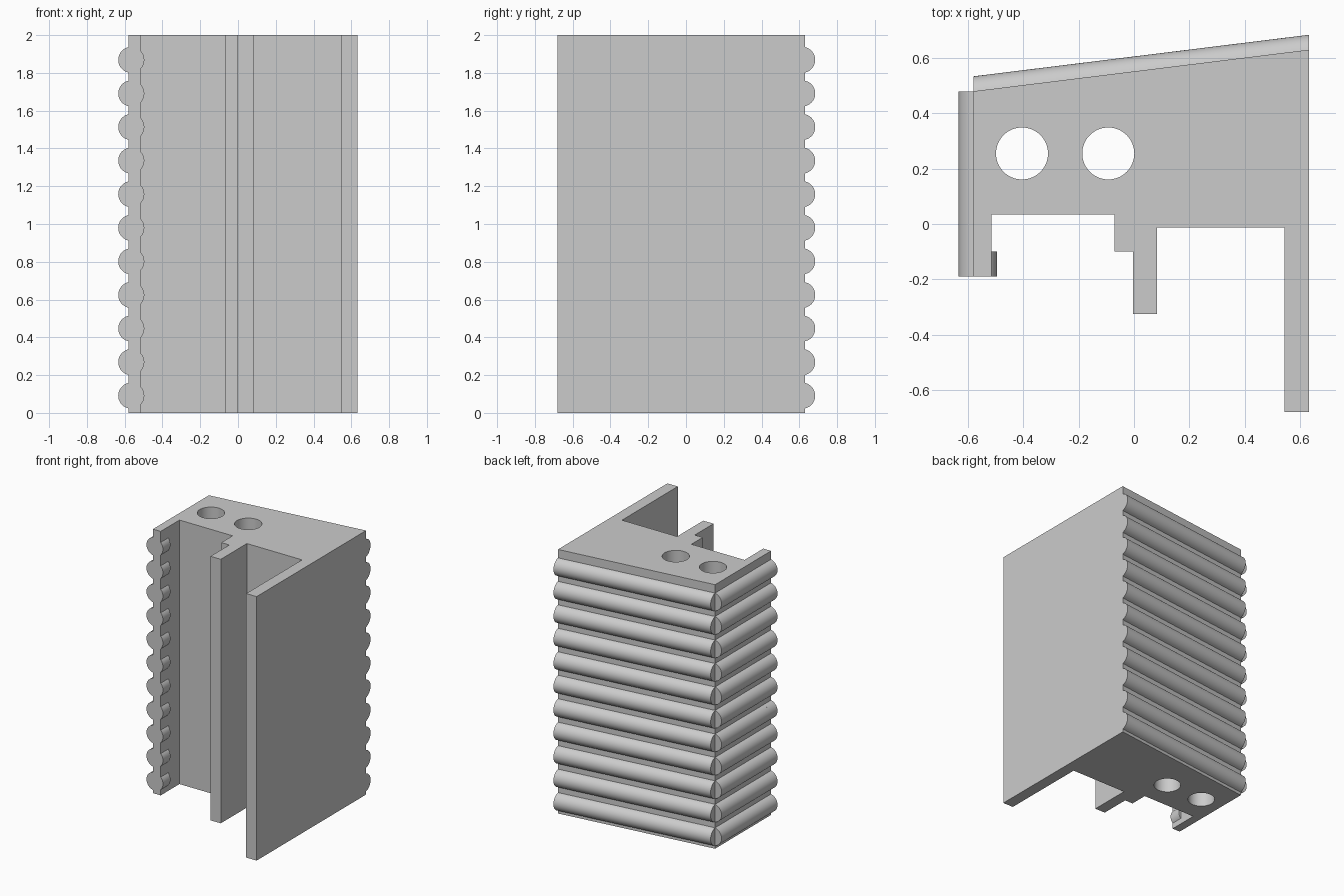
import bpy, bmesh, math
from mathutils import Vector

cube = bpy.data.objects.get("Cube")
if cube:
    bpy.data.objects.remove(cube, do_unlink=True)

grey = bpy.data.materials.new("light_grey")
grey.use_nodes = True
grey.diffuse_color = (0.6, 0.6, 0.6, 1)
grey.node_tree.nodes["Principled BSDF"].inputs["Base Color"].default_value = (0.6, 0.6, 0.6, 1)


def prism(name, rings):
    """Solid between two matching outlines."""
    bm = bmesh.new()
    a, b = [[bm.verts.new(p) for p in ring] for ring in rings]
    bm.faces.new(a)
    bm.faces.new(b)
    for i in range(len(a)):
        j = (i + 1) % len(a)
        bm.faces.new((a[i], a[j], b[j], b[i]))
    bmesh.ops.recalc_face_normals(bm, faces=bm.faces)
    mesh = bpy.data.meshes.new(name)
    bm.to_mesh(mesh)
    bm.free()
    mesh.materials.append(grey)
    obj = bpy.data.objects.new(name, mesh)
    bpy.context.collection.objects.link(obj)
    return obj


def smooth(obj):
    bpy.ops.object.select_all(action="DESELECT")
    obj.select_set(True)
    bpy.context.view_layer.objects.active = obj
    bpy.ops.object.shade_smooth_by_angle(angle=math.radians(35))


HEIGHT = 2.0
LEFT, RIGHT = -0.58, 0.632
FRONT, CORNER, BACK = -0.19, 0.48, 0.63
INNER = -0.515

# Wall block with its slots and ribs
outline = [(LEFT, FRONT), (INNER, FRONT), (INNER, 0.035), (-0.07, 0.035),
           (-0.07, -0.1), (-0.003, -0.1), (-0.003, -0.325), (0.083, -0.325),
           (0.083, -0.012), (0.545, -0.012), (0.545, -0.68), (RIGHT, -0.68),
           (RIGHT, BACK), (LEFT, CORNER)]
body = prism("wall_block", [[(x, y, z) for x, y in outline] for z in (0, HEIGHT)])

# Two vertical bores through the block
for x in (-0.405, -0.093):
    bpy.ops.mesh.primitive_cylinder_add(vertices=64, radius=0.094, depth=3,
                                        location=(x, 0.255, 1))
    cutter = bpy.context.object
    cutter.name = "bore_cutter"
    cutter.hide_render = True
    cutter.data.materials.append(grey)
    bpy.context.view_layer.objects.active = body
    cut = body.modifiers.new("bore", "BOOLEAN")
    cut.object = cutter
    cut.solver = "EXACT"
    bpy.ops.object.modifier_apply(modifier=cut.name)
    bpy.data.objects.remove(cutter, do_unlink=True)
smooth(body)

# Half-round log profiles as (outward, up) offsets from the wall face
RADIUS, SUNK = 0.069, 0.015
reach = math.acos(SUNK / RADIUS)
STEPS = 24
half_round = [(RADIUS * math.cos(t) - SUNK, RADIUS * math.sin(t))
              for t in (reach * (2 * i / STEPS - 1) for i in range(STEPS + 1))]
full_round = [(RADIUS * math.cos(t) - SUNK, RADIUS * math.sin(t))
              for t in (math.tau * i / 48 for i in range(48))]


def log(name, start, end, outward, profile, z):
    out = Vector(outward)
    obj = prism(name, [[Vector((*p, z)) + out * u + Vector((0, 0, v))
                        for u, v in profile] for p in (start, end)])
    smooth(obj)


# Stacked logs on the back and side, with round ends at the front edge
for i in range(11):
    z = 0.091 + 0.1778 * i
    log("back_log", (LEFT, CORNER), (RIGHT, BACK), (0, 1, 0), half_round, z)
    log("side_log", (LEFT, FRONT), (LEFT, CORNER), (-1, 0, 0), half_round, z)
    log("side_log_end", (LEFT, FRONT), (LEFT, -0.1), (-1, 0, 0), full_round, z)
